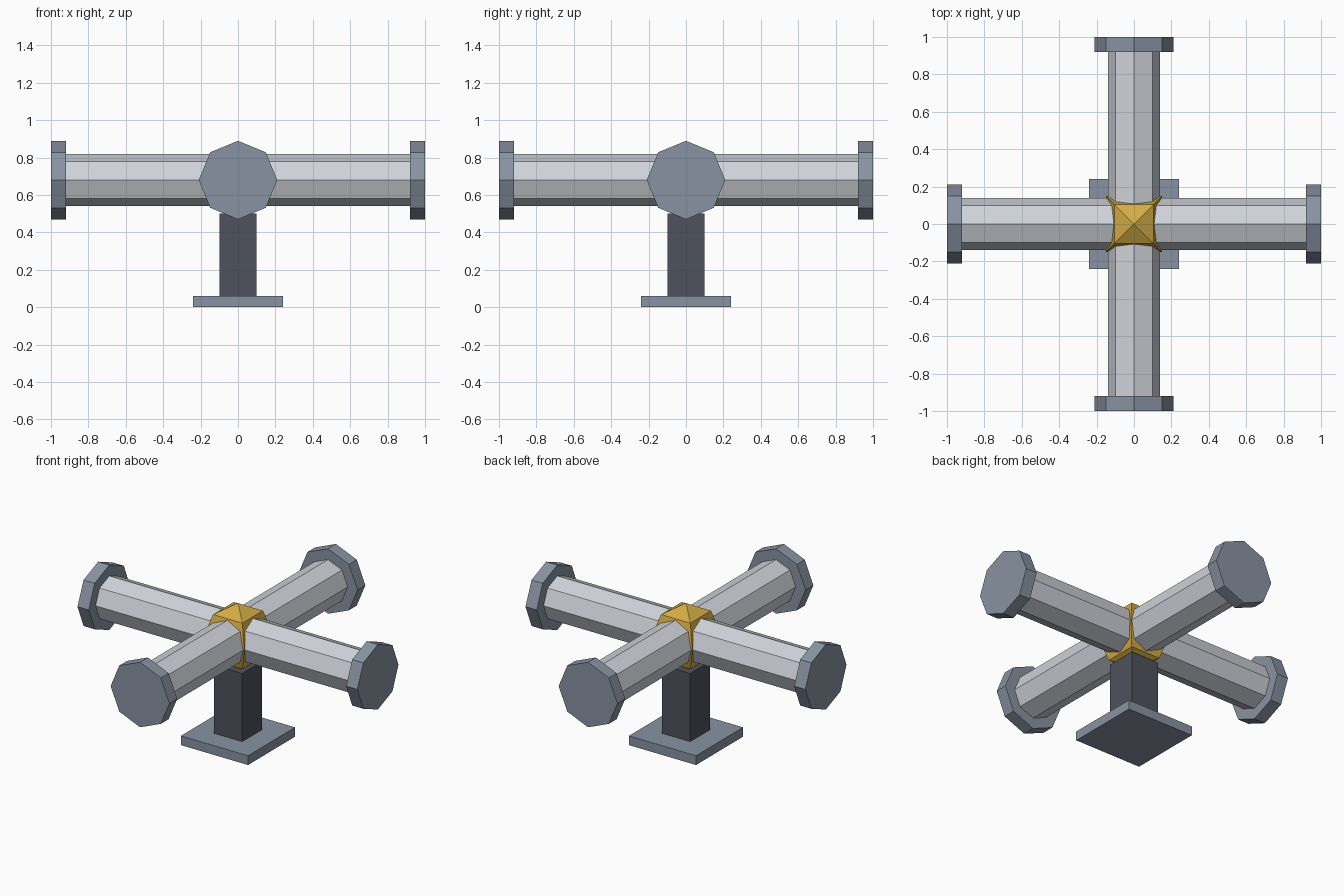
import bpy
import bmesh
import math

cube = bpy.data.objects.get("Cube")
if cube:
    bpy.data.objects.remove(cube, do_unlink=True)

HUB_Z = 0.68


def material(name, rgb):
    mat = bpy.data.materials.new(name)
    mat.use_nodes = True
    color = (*rgb, 1.0)
    mat.diffuse_color = color
    mat.node_tree.nodes["Principled BSDF"].inputs["Base Color"].default_value = color
    return mat


pale_metal = material("pale_metal", (0.63, 0.65, 0.70))
blue_grey = material("blue_grey", (0.25, 0.29, 0.36))
dark_grey = material("dark_grey", (0.08, 0.085, 0.11))
gold = material("gold", (0.65, 0.41, 0.06))


def finish(obj, name, mat):
    obj.name = name
    obj.data.name = name
    obj.data.materials.append(mat)
    return obj


def box(name, half, bottom, top, mat):
    bpy.ops.mesh.primitive_cube_add(size=1, location=(0, 0, (bottom + top) / 2))
    obj = bpy.context.object
    obj.scale = (2 * half, 2 * half, top - bottom)
    return finish(obj, name, mat)


def octagon_bar(name, radius, start, end, angle, mat):
    """Eight-sided bar lying along the horizontal direction given by angle."""
    mid = (start + end) / 2
    bpy.ops.mesh.primitive_cylinder_add(
        vertices=8, radius=radius, depth=end - start,
        location=(mid * math.cos(angle), mid * math.sin(angle), HUB_Z),
        rotation=(0, math.pi / 2, angle))
    return finish(bpy.context.object, name, mat)


# Stand
box("base_plate", 0.24, 0, 0.06, blue_grey)
box("post", 0.10, 0.06, 0.50, dark_grey)

# Crossing pipes
octagon_bar("pipe_side_to_side", 0.14, -0.93, 0.93, 0, pale_metal)
octagon_bar("pipe_front_to_back", 0.14, -0.93, 0.93, math.pi / 2, pale_metal)

# End flanges
for i, side in enumerate(("left", "back", "right", "front")):
    octagon_bar(side + "_flange", 0.21, 0.92, 1.0, i * math.pi / 2, blue_grey)

# Faceted hub with its corners between the pipes
bpy.ops.mesh.primitive_uv_sphere_add(
    segments=4, ring_count=4, radius=0.21,
    location=(0, 0, HUB_Z), rotation=(0, 0, math.pi / 4))
finish(bpy.context.object, "hub", gold)
